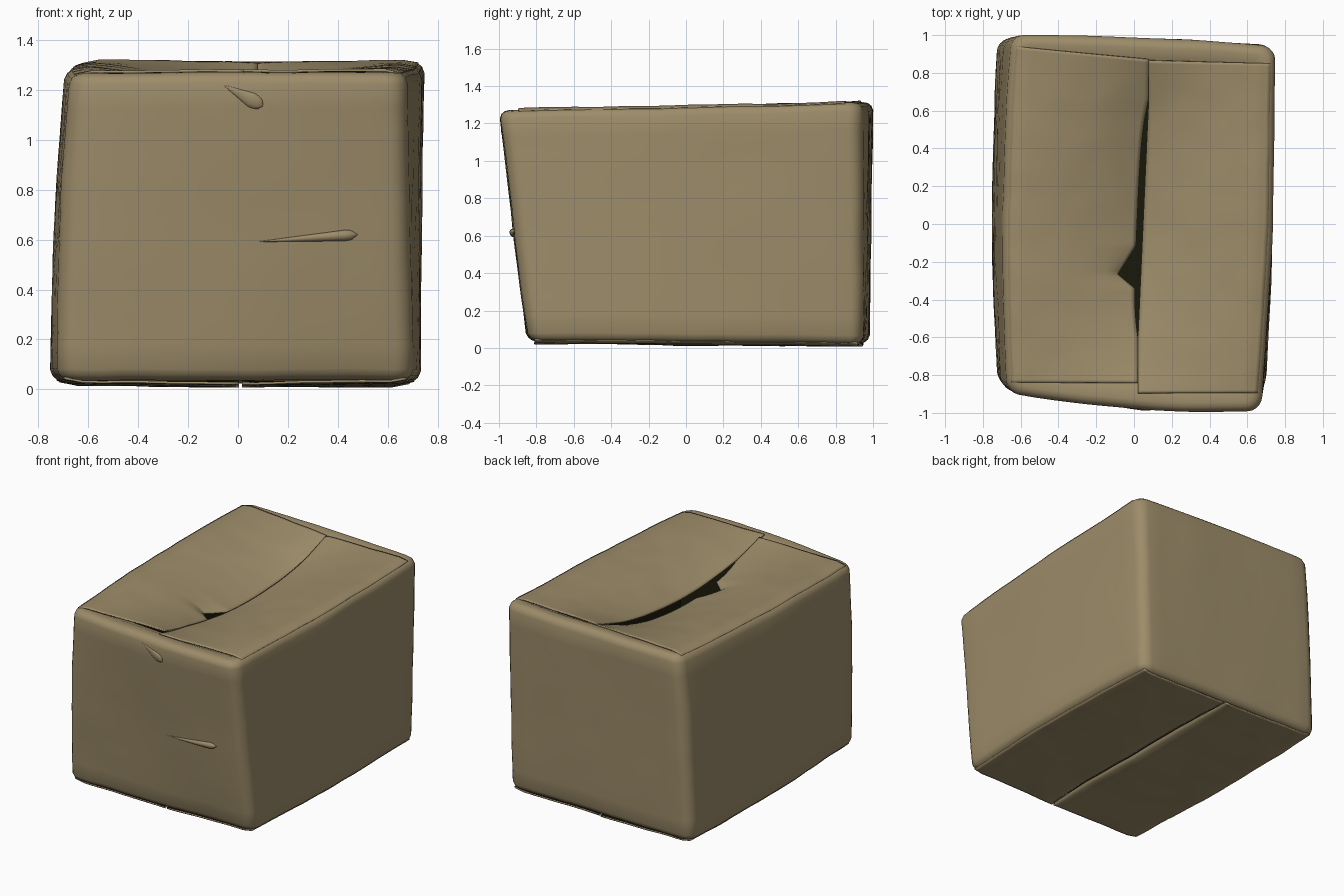
import bpy, bmesh, math
from mathutils import Vector, noise

if "Cube" in bpy.data.objects:
    bpy.data.objects.remove(bpy.data.objects["Cube"])

def material(name, rgb):
    m = bpy.data.materials.new(name)
    m.diffuse_color = (*rgb, 1)
    m.use_nodes = True
    m.node_tree.nodes["Principled BSDF"].inputs["Base Color"].default_value = m.diffuse_color
    return m

CARD = material("cardboard", (0.335, 0.262, 0.142))
DARK = material("dark_inside", (0.010, 0.009, 0.003))

# Corner points of the battered box, keyed by (x side, y side, z side)
CORNERS = {
    (-1, -1, -1): (-0.72, -0.845, 0.04), (1, -1, -1): (0.70, -0.845, 0.036),
    (-1, 1, -1): (-0.72, 0.985, 0.025), (1, 1, -1): (0.71, 0.95, 0.02),
    (-1, -1, 1): (-0.67, -0.89, 1.265), (1, -1, 1): (0.67, -0.995, 1.27),
    (-1, 1, 1): (-0.645, 1.0, 1.312), (1, 1, 1): (0.745, 0.945, 1.312)}

def place(u, v, w):
    """Map the -1..1 cube to the bent box."""
    p = Vector()
    for (a, b, c), co in CORNERS.items():
        p += Vector(co) * ((1 + a * u) * (1 + b * v) * (1 + c * w) / 8)
    rise = max(0, (1 + w) / 2)
    if u < 0:                                   # bellied left wall
        p.x += u * (0.032 * (1 - v * v) + 0.014 * (1 - w * w))
    else:
        p.x += u * 0.025 * (1 - v * v)
    p.y += v * (0.04 if v < 0 else 0.012) * (1 - u * u) * rise ** 0.6
    return p + noise.noise_vector(p * 2.3) * 0.006 + noise.noise_vector(p * 6) * 0.003

def finish(bm, name, mats, angle=40):
    me = bpy.data.meshes.new(name)
    bm.to_mesh(me)
    bm.free()
    ob = bpy.data.objects.new(name, me)
    bpy.context.collection.objects.link(ob)
    for m in mats:
        me.materials.append(m)
    bpy.ops.object.select_all(action='DESELECT')
    ob.select_set(True)
    bpy.context.view_layer.objects.active = ob
    bpy.ops.object.shade_smooth_by_angle(angle=math.radians(angle))
    return ob

def skin(bm, rings):
    """Join closed rings of equal length with quads."""
    loops = [[bm.verts.new(p) for p in r] for r in rings]
    n = len(loops[0])
    for a, b in zip(loops, loops[1:]):
        for i in range(n):
            j = (i + 1) % n
            bm.faces.new((a[i], a[j], b[j], b[i]))
    return loops

# Box walls: rounded rectangle swept upward, with lips turned inward
HX, HY, H = 0.70, 0.93, 1.25

def outline(inset):
    x, y = HX - inset, HY - inset
    r = max(0.07 - inset * 0.4, 0.012)
    arcs = []
    for k, (sx, sy) in enumerate([(1, 1), (-1, 1), (-1, -1), (1, -1)]):
        arcs.append([Vector((sx * (x - r) + r * math.cos(a), sy * (y - r) + r * math.sin(a)))
                     for a in [math.pi / 2 * (k + i / 5) for i in range(6)]])
    pts = []
    for k in range(4):
        pts += arcs[k]
        a, b = arcs[k][-1], arcs[(k + 1) % 4][0]
        pts += [a.lerp(b, i / 14) for i in range(1, 14)]
    return pts

lip = [(0.16, 0.035), (0.10, 0.008), (0.05, 0), (0.028, 0.005), (0.01, 0.02), (0, 0.045)]
rows = lip + [(0, 0.045 + (H - 0.09) * i / 12) for i in range(1, 12)]
rows += [(d, H - z) for d, z in reversed(lip)]
bm = bmesh.new()
skin(bm, [[place(p.x / HX, p.y / HY, 2 * z / H - 1) for p in outline(d)] for d, z in rows])
finish(bm, "box_walls", [CARD])

# Long flaps, two on top and two below, meeting at the middle seam
def seam(y):
    return min(0.078, max(0.02, 0.048 + 0.045 * y))

# Flap ends in y: front, back at the fold, back at the seam
ENDS = {(-1, True): (-0.84, 0.94, 0.87), (1, True): (-0.895, 0.85, 0.865),
        (-1, False): (-0.81, 0.95, 0.94), (1, False): (-0.81, 0.92, 0.93)}

def flap(name, side, top):
    bm = bmesh.new()
    bmesh.ops.create_grid(bm, x_segments=30, y_segments=110, size=1)
    front, back_fold, back_seam = ENDS[side, top]
    w = 1 if top else -1
    for vert in bm.verts:
        t = vert.co.y
        s = (1 - side * vert.co.x) / 2          # 0 at the fold, 1 at the seam
        back = back_fold + (back_seam - back_fold) * s
        y = front + (back - front) * (t + 1) / 2
        u = side * 0.965 * (1 - s)
        lo, hi = place(u, -1, w).y, place(u, 1, w).y
        v = 2 * (y - lo) / (hi - lo) - 1
        p = place(u, v, w)
        fold_x = place(side * 0.965, v, w).x
        notch = 0
        if top:
            edge = seam(y)
            if side < 0:                        # open gap and torn notch
                edge -= 0.032 * max(0, 1 - ((y - 0.03) / 0.63) ** 4)
                notch = 0.09 * max(0, 1 - abs(y + 0.265) / (0.15 if y > -0.265 else 0.075))
        else:
            edge = 0.01 + side * 0.006
        p.x = fold_x + (edge - fold_x) * s - notch * s ** 5
        p.y = y
        bow = max(0, 1 - t * t)
        lift = min(1, s * 10)
        if top:
            p.z += -0.003 + 0.013 * lift
            depth = (0.17 if side < 0 else 0.14) * (1 + 0.15 * t)
            p.z -= depth * bow ** 1.05 * s ** 1.8 + 0.012 * max(0, t) * s * s
        else:
            p.z -= -0.003 + 0.012 * lift + 0.008 * s
            p.z += 0.025 * max(0, (s - 0.9) / 0.1) ** 2 * bow ** 0.3
        vert.co = p
    if not top:
        bmesh.ops.reverse_faces(bm, faces=bm.faces[:])
    ob = finish(bm, name, [CARD, DARK], 60)
    mod = ob.modifiers.new("board", 'SOLIDIFY')
    mod.thickness, mod.offset = 0.01, -1
    mod.material_offset = 1
    mod.material_offset_rim = 0

for side, word in ((-1, "left"), (1, "right")):
    flap("top_flap_" + word, side, True)
    flap("bottom_flap_" + word, side, False)

# Dark hollow inside seen through the gap
bm = bmesh.new()
bmesh.ops.create_cube(bm, size=2)
bmesh.ops.delete(bm, geom=[f for f in bm.faces if f.normal.z > 0.5], context='FACES_ONLY')
for vert in bm.verts:
    c = vert.co
    vert.co = place(c.x * 0.93, c.y * 0.93, 0.85 if c.z > 0 else -0.94)
bmesh.ops.reverse_faces(bm, faces=bm.faces[:])
finish(bm, "dark_interior", [DARK])

# Raised crease and peeled scrap on the front wall
def ridge(name, x0, z0, x1, z1, width, depth, peak):
    bm = bmesh.new()
    a, b = Vector((x0, z0)), Vector((x1, z1))
    across = Vector((a.y - b.y, b.x - a.x)).normalized()
    rings = []
    for i in range(17):
        t = i / 16
        k = t / peak if t < peak else math.sqrt(max(0, 1 - ((t - peak) / (1 - peak)) ** 2))
        k = max(k, 0.02)
        ring = []
        for j in range(12):
            ang = 2 * math.pi * j / 12
            q = a.lerp(b, t) + across * (width * k * math.cos(ang))
            p = place(q.x / 0.69, -1, 2 * (q.y - 0.04) / 1.23 - 1)
            ring.append((q.x, p.y - depth * k * math.sin(ang), q.y))
        rings.append(ring)
    loops = skin(bm, rings)
    bm.faces.new(loops[0])
    bm.faces.new(loops[-1])
    bmesh.ops.recalc_face_normals(bm, faces=bm.faces[:])
    finish(bm, name, [CARD])

ridge("front_crease", 0.06, 0.59, 0.48, 0.62, 0.022, 0.02, 0.88)
ridge("front_scrap", -0.06, 1.22, 0.10, 1.135, 0.03, 0.012, 0.7)
